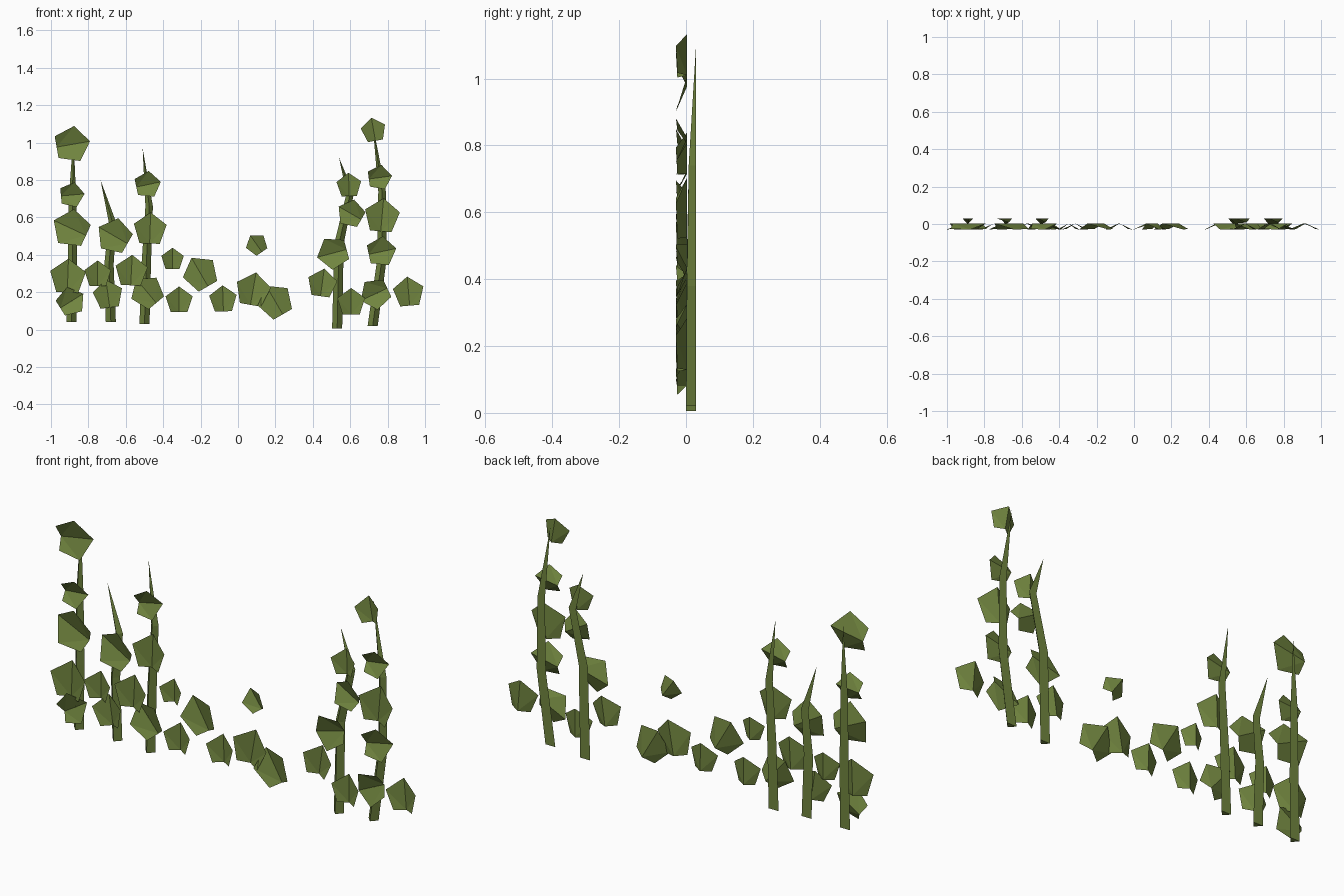
import bpy, bmesh, math

green = bpy.data.materials.new("ivy green")
green.diffuse_color = (0.165, 0.235, 0.05, 1)


def finish(name, bm):
    bmesh.ops.triangulate(bm, faces=[f for f in bm.faces if len(f.verts) > 3])
    me = bpy.data.meshes.new(name)
    bm.to_mesh(me)
    bm.free()
    me.materials.append(green)
    ob = bpy.data.objects.new(name, me)
    bpy.context.collection.objects.link(ob)


def stem(name, path):
    """Three-sided stem, ridge to the front, tapering to a point at the back."""
    bm = bmesh.new()
    rings = []
    for (x, z), w in zip(path[:-1], (0.027, 0.025, 0.02)):
        rings.append([bm.verts.new(p) for p in
                      ((x - w, 0.03, z), (x, 0.03 - w * 1.1, z), (x + w, 0.03, z))])
    tip = bm.verts.new((path[-1][0], 0.03, path[-1][1]))
    bm.faces.new(rings[0])
    for a, b in zip(rings, rings[1:]):
        for i in range(3):
            j = (i + 1) % 3
            bm.faces.new((a[i], a[j], b[j], b[i]))
    for i in range(3):
        bm.faces.new((rings[-1][i], rings[-1][(i + 1) % 3], tip))
    bmesh.ops.recalc_face_normals(bm, faces=bm.faces[:])
    finish(name, bm)


def leaf(name, x, z, r, deg):
    """Pentagon folded from its tip to the middle of the opposite edge."""
    bm = bmesh.new()
    a = math.radians(deg)

    def vert(radius, turn, y):
        t = a + math.radians(turn)
        return bm.verts.new((x + radius * math.cos(t), y, z + radius * math.sin(t)))
    tip, base = vert(r, 0, 0.003), vert(r * 0.81, 180, 0.003)
    for s in (1, -1):
        side, corner = vert(r, 72 * s, -0.03), vert(r, 144 * s, -0.026)
        loop = (tip, side, corner, base)
        bm.faces.new(loop if s > 0 else loop[::-1])
    # front faces look toward -y
    for f in bm.faces:
        f.normal_update()
        if f.normal.y > 0:
            f.normal_flip()
    finish(name, bm)


# climbing stems (x, z)
stems = [
    [(-0.89, 0.04), (-0.885, 0.36), (-0.885, 0.70), (-0.88, 1.04)],
    [(-0.68, 0.04), (-0.69, 0.35), (-0.67, 0.57), (-0.735, 0.80)],
    [(-0.50, 0.03), (-0.49, 0.36), (-0.475, 0.66), (-0.51, 0.97)],
    [(0.53, 0.005), (0.54, 0.46), (0.60, 0.73), (0.54, 0.92)],
    [(0.72, 0.02), (0.77, 0.38), (0.77, 0.74), (0.72, 1.10)],
]
for i, p in enumerate(stems):
    stem(f"vine_stem_{i + 1}", p)

# leaves: centre x, centre z, radius, tip direction in degrees
leaves = [
    (-0.89, 0.99, 0.10, 10), (-0.89, 0.72, 0.07, 5), (-0.89, 0.54, 0.105, 155),
    (-0.91, 0.28, 0.10, 88), (-0.895, 0.15, 0.08, 32), (-0.75, 0.295, 0.075, 90),
    (-0.66, 0.50, 0.098, 150), (-0.695, 0.185, 0.083, 98), (-0.57, 0.31, 0.09, 87),
    (-0.485, 0.775, 0.074, 12), (-0.47, 0.535, 0.092, 88), (-0.485, 0.20, 0.092, 130),
    (-0.35, 0.375, 0.063, 90), (-0.315, 0.155, 0.076, 90), (-0.20, 0.30, 0.097, 120),
    (-0.08, 0.16, 0.077, 92), (0.10, 0.455, 0.06, 125), (0.08, 0.21, 0.097, 80),
    (0.20, 0.15, 0.097, 120), (0.45, 0.245, 0.082, 82), (0.51, 0.41, 0.09, 195),
    (0.593, 0.77, 0.069, 92), (0.605, 0.62, 0.077, 150), (0.605, 0.145, 0.078, 90),
    (0.725, 1.065, 0.069, 100), (0.755, 0.813, 0.069, 8), (0.77, 0.605, 0.098, 85),
    (0.765, 0.417, 0.083, 12), (0.735, 0.192, 0.086, 205), (0.912, 0.198, 0.086, 95),
]
for i, args in enumerate(leaves):
    leaf(f"ivy_leaf_{i + 1}", *args)
